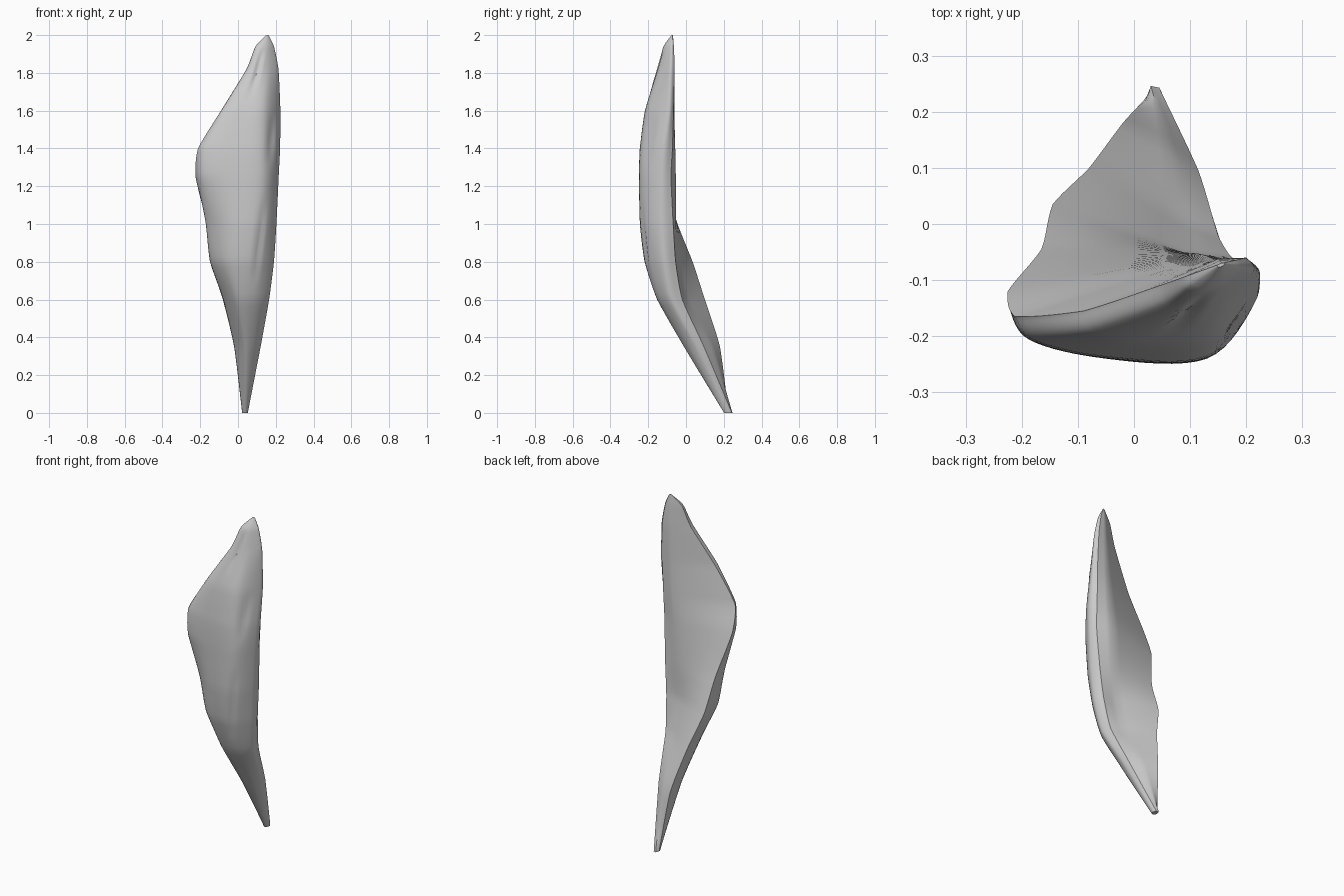
import bpy, bmesh
from math import sin, pi
from mathutils import Vector

if "Cube" in bpy.data.objects:
    bpy.data.objects.remove(bpy.data.objects["Cube"])

# Cross-sections: z, then (x, y) of left edge, front left, front, front right, right, back right, back crease
RINGS = [
    [0.0, (.022, .225), (.025, .21), (.035, .202), (.045, .205), (.052, .225), (.045, .243), (.03, .246)],
    [0.35, (-.02, .18), (-.015, .09), (.03, -.005), (.085, .005), (.118, .05), (.115, .095), (.06, .14)],
    [0.6, (-.08, .10), (-.07, -.03), (-.01, -.14), (.09, -.145), (.162, -.085), (.15, -.02), (.085, .005)],
    [0.8, (-.145, .035), (-.14, -.1), (-.05, -.2), (.09, -.213), (.187, -.125), (.17, -.055), (.09, -.05)],
    [1.0, (-.165, -.045), (-.16, -.14), (-.04, -.23), (.115, -.235), (.2, -.14), (.187, -.068), (.11, -.052)],
    [1.25, (-.225, -.12), (-.19, -.2), (-.05, -.24), (.13, -.24), (.212, -.14), (.2, -.08), (.12, -.054)],
    [1.4, (-.212, -.165), (-.175, -.208), (-.04, -.237), (.13, -.235), (.22, -.13), (.202, -.072), (.13, -.057)],
    [1.6, (-.09, -.155), (-.075, -.192), (.01, -.214), (.14, -.205), (.222, -.1), (.205, -.066), (.14, -.062)],
    [1.82, (.045, -.11), (.055, -.142), (.1, -.155), (.16, -.135), (.213, -.085), (.2, -.06), (.15, -.062)],
]
# Long shallow creases on the front: x, z start and x, z end
CREASES = [(.085, .67, .14, 1.14), (.165, 1.3, .185, 1.6), (.07, 1.68, .13, 1.93)]


def spline(p, n, s=1.0):
    """Catmull-Rom through an open row of points, s blends from straight (0) to smooth (1)."""
    q = [p[0]] + p + [p[-1]]
    out = []
    for i in range(1, len(q) - 2):
        a, b, c, d = q[i - 1:i + 3]
        for k in range(n):
            t = k / n
            smooth = 0.5 * (2 * b + (c - a) * t + (2 * a - 5 * b + 4 * c - d) * t * t
                            + (3 * b - a - 3 * c + d) * t ** 3)
            out.append(b.lerp(c, t).lerp(smooth, s))
    return out + [p[-1].copy()]


def crease_depth(x, z):
    """How far a front point sinks into a nearby crease."""
    depth = 0
    for x0, z0, x1, z1 in CREASES:
        t = (z - z0) / (z1 - z0)
        if 0 < t < 1:
            d = abs(x - (x0 + (x1 - x0) * t))
            depth = max(depth, .012 * max(0, 1 - d / .022) * sin(pi * t))
    return depth


# Lengthwise rails from the base to the pointed top
rows = [[Vector((x, y, r[0])) for x, y in r[1:]] for r in RINGS]
tip = Vector((.157, -.07, 2.0))
last = rows[-1]
for z, size in ((1.94, .58), (2.0, .08)):
    rows.append([Vector((tip.x + (p.x - tip.x) * size, tip.y + (p.y - tip.y) * size, z)) for p in last])
rails = [spline([row[i] for row in rows], 7, .5) for i in range(7)]

# Curved blade: rounded front, chamfered right edge, flat back
bm = bmesh.new()
rings = []
for lv in zip(*rails):
    lv = list(lv)
    front = spline(lv[:6], 8)
    for p in front[2:-8]:
        p.y += crease_depth(p.x, p.z)
    back = [lv[5].lerp(lv[6], k / 3) for k in range(1, 3)] + [lv[6].lerp(lv[0], k / 5) for k in range(5)]
    rings.append([bm.verts.new(p) for p in front + back])
for a, b in zip(rings, rings[1:]):
    n = len(a)
    for i in range(n):
        j = (i + 1) % n
        bm.faces.new((a[i], a[j], b[j], b[i]))
bm.faces.new(rings[0][::-1])
bm.faces.new(rings[-1])
bmesh.ops.recalc_face_normals(bm, faces=bm.faces)
mesh = bpy.data.meshes.new("curved_blade")
bm.to_mesh(mesh)
bm.free()
blade = bpy.data.objects.new("curved_blade", mesh)
bpy.context.collection.objects.link(blade)
bpy.context.view_layer.objects.active = blade
blade.select_set(True)
bpy.ops.object.shade_smooth_by_angle(angle=0.6)
